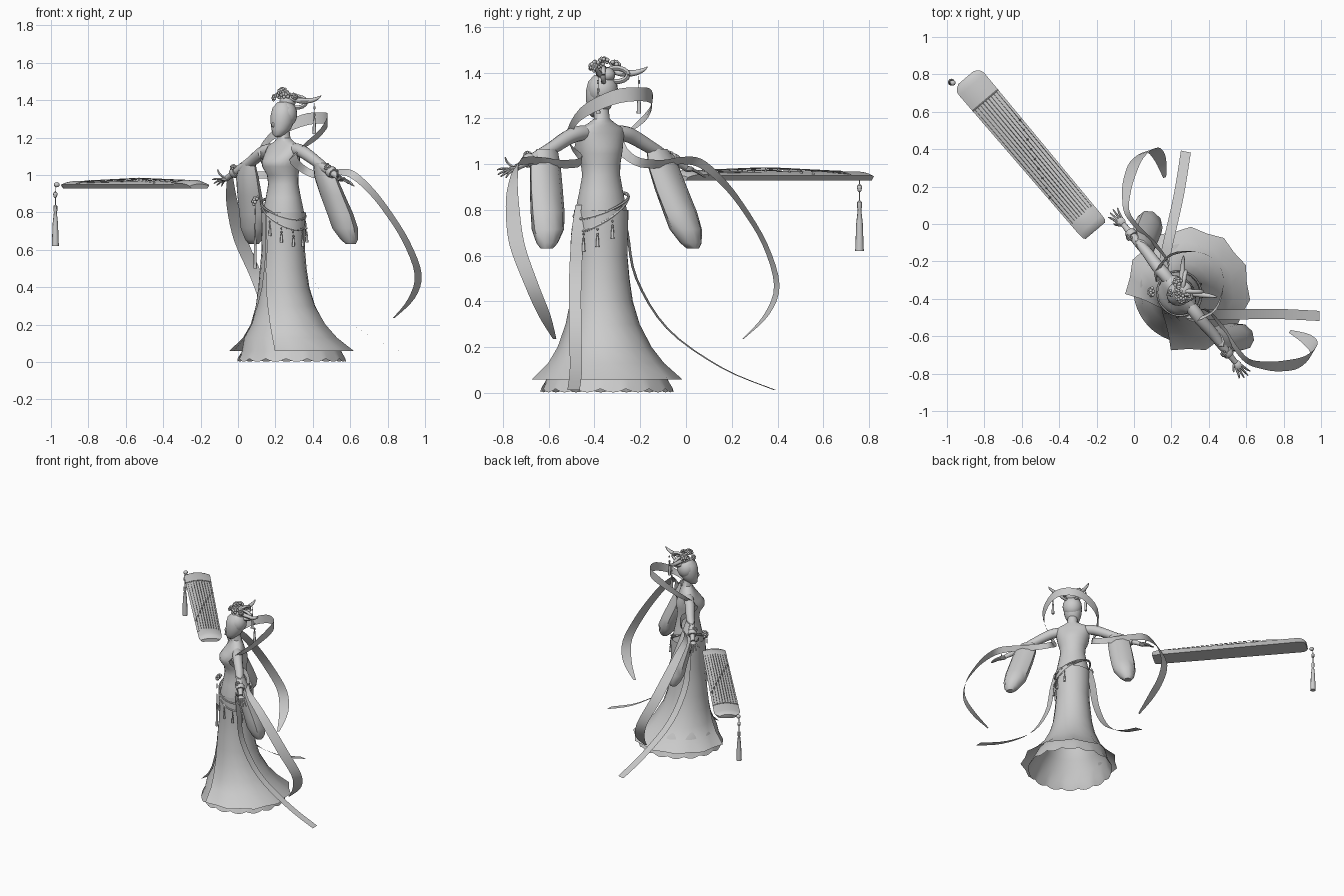
import bpy, bmesh, math
from mathutils import Vector, Matrix

if "Cube" in bpy.data.objects:
    bpy.data.objects.remove(bpy.data.objects["Cube"])

# figure frame: the lady faces local -y, then everything is turned into place
PLACE = Matrix.Translation((0.2424, -0.3707, 0)) @ Matrix.Rotation(math.radians(-50.9), 4, 'Z')
# the zither is turned slightly about its near end
X0, YC, ZB = -.555, -.137, .928
PIVOT = Matrix.Translation((X0, YC, 0))
ZITHER = PLACE @ PIVOT @ Matrix.Rotation(math.radians(1.1), 4, 'Z') @ PIVOT.inverted()
grey = bpy.data.materials.new("plain_grey")
grey.diffuse_color = (0.6, 0.6, 0.6, 1)
grey.use_nodes = True
grey.node_tree.nodes["Principled BSDF"].inputs["Base Color"].default_value = grey.diffuse_color
PI2 = 2 * math.pi


def finish(bm, name, place=PLACE):
    bmesh.ops.recalc_face_normals(bm, faces=bm.faces)
    me = bpy.data.meshes.new(name)
    bm.to_mesh(me)
    bm.free()
    ob = bpy.data.objects.new(name, me)
    me.materials.append(grey)
    bpy.context.collection.objects.link(ob)
    ob.matrix_world = place


def skin(bm, rings, closed=True, caps=True):
    """Bridge consecutive rings of points with quads."""
    vs = [[bm.verts.new(p) for p in r] for r in rings]
    n = len(vs[0])
    for a, b in zip(vs, vs[1:]):
        for i in range(n if closed else n - 1):
            j = (i + 1) % n
            bm.faces.new((a[i], a[j], b[j], b[i]))
    if closed and caps:
        bm.faces.new(vs[0])
        bm.faces.new(vs[-1])


def smooth_path(pts, k=4):
    """Catmull-Rom interpolation of tuples of any length."""
    out = []
    for i in range(len(pts) - 1):
        p0, p1, p2, p3 = (pts[max(0, min(len(pts) - 1, i + d))] for d in (-1, 0, 1, 2))
        for j in range(k):
            t = j / k
            out.append(tuple(0.5 * (2 * b + (c - a) * t + (2 * a - 5 * b + 4 * c - d) * t * t
                       + (3 * b - a - 3 * c + d) * t ** 3) for a, b, c, d in zip(p0, p1, p2, p3)))
    return out + [tuple(pts[-1])]


def ellipse_rings(secs, n=20):
    """secs: cx, cy, z, rx, ry"""
    return [[(cx + rx * math.cos(PI2 * i / n), cy + ry * math.sin(PI2 * i / n), z) for i in range(n)]
            for cx, cy, z, rx, ry in secs]


def tube(bm, pts, n=8, k=3):
    """pts: x, y, z, radius"""
    pts = smooth_path(pts, k) if k > 1 else pts
    rings = []
    for i, p in enumerate(pts):
        t = Vector(pts[min(i + 1, len(pts) - 1)][:3]) - Vector(pts[max(i - 1, 0)][:3])
        side = t.cross(Vector((0, 0, 1)))
        side = side.normalized() if side.length > 0.2 * t.length else t.cross(Vector((0, 1, 0))).normalized()
        up = side.cross(t).normalized()
        rings.append([Vector(p[:3]) + p[3] * (side * math.cos(PI2 * j / n) + up * math.sin(PI2 * j / n))
                      for j in range(n)])
    skin(bm, rings)


def ball(bm, c, r, seg=10):
    m = Matrix.Translation(c) @ Matrix.Diagonal((*r, 1))
    bmesh.ops.create_uvsphere(bm, u_segments=seg, v_segments=max(5, seg // 2), radius=1, matrix=m)


def ribbon(name, pts):
    """pts: x, y, z and half-width vector"""
    bm = bmesh.new()
    skin(bm, [[(x - a, y - b, z - c), (x + a, y + b, z + c)] for x, y, z, a, b, c in smooth_path(pts)], closed=False)
    finish(bm, name)


def flower(bm, c, r, facing=(0, 0, 1)):
    c, q = Vector(c), Vector((0, 0, 1)).rotation_difference(Vector(facing))
    for layer, (rad, lift) in enumerate(((r, 0), (r * 0.6, r * 0.5))):
        for i in range(6):
            a = PI2 * (i + layer / 2) / 6
            ball(bm, c + q @ Vector((rad * math.cos(a), rad * math.sin(a), lift)), (r * .45,) * 3, 8)
    ball(bm, c + q @ Vector((0, 0, r * .6)), (r * .3,) * 3, 6)


def tassel(bm, x, y, top, length, r):
    secs = [(0, .1), (.1, .12), (.12, .5), (.19, .5), (.21, .12), (.32, .12), (.34, .55),
            (.42, .55), (.44, .4), (.62, .75), (1, 1)]
    skin(bm, ellipse_rings([(x, y, top - length * t, r * k, r * k) for t, k in secs], 8))


def mirror_x(p):
    """Flip a point (and the width vector of a ribbon point)."""
    return (-p[0],) + tuple(p[1:3]) + ((-p[3],) + tuple(p[4:]) if len(p) == 6 else tuple(p[3:]))


# torso and neck
bm = bmesh.new()
skin(bm, ellipse_rings([(0, 0, .60, .108, .105), (0, 0, .72, .117, .111), (0, 0, .80, .116, .108),
     (0, 0, .88, .100, .090), (0, 0, .95, .087, .077), (0, -.004, 1.0, .091, .080), (0, -.016, 1.045, .105, .098),
     (0, -.017, 1.075, .112, .097), (0, -.010, 1.105, .117, .080), (0, -.002, 1.135, .122, .062),
     (0, .002, 1.158, .115, .05), (0, .004, 1.178, .07, .04), (0, .004, 1.198, .036, .034), (0, 0, 1.25, .032, .032)], 24))
finish(bm, "torso")

# skirts: inner scalloped one, outer many-sided one open at the front
prof = [(.80, .116, 0), (.70, .115, 0), (.60, .112, 0), (.50, .121, 0), (.40, .133, .004), (.30, .157, .013),
        (.20, .200, .028), (.13, .248, .040), (.058, .326, .048)]
bm = bmesh.new()
N = 96
rings = [[((r - .008) * math.cos(PI2 * i / N), c + (r - .008) * math.sin(PI2 * i / N), z) for i in range(N)]
         for z, r, c in prof[:-1]]
for z, r, amp in ((.06, .265, 0), (.010, .29, .008)):
    rings.append([(.008 + r * math.cos(PI2 * i / N), .05 + r * math.sin(PI2 * i / N),
                   z + amp * (1 - 2 * abs(math.sin(8 * PI2 * i / N)))) for i in range(N)])
skin(bm, rings, caps=False)
finish(bm, "inner_skirt")

bm = bmesh.new()
rings = []
for i, (z, r, c) in enumerate(prof):
    f = i / (len(prof) - 1)
    gap = math.radians(2 + 33 * max(0, (.45 - z) / .39))
    ring = []
    for j in range(19):
        a = -math.pi / 2 + gap + (PI2 - 2 * gap) * j / 18
        rr = (r + .004) * (1 + (-.04 if j % 2 else .02) * f ** 2)
        ring.append((.014 * f ** 4 + rr * math.cos(a), c + rr * math.sin(a), z))
    rings.append(ring)
skin(bm, rings, closed=False)
finish(bm, "outer_skirt")

# hip belts, hanging tassels, waist flower
bm = bmesh.new()
for base, tilt in ((.79, .085), (.815, .055)):
    tube(bm, [(.122 * math.cos(a), .116 * math.sin(a), base - tilt * math.cos(a), .006)
              for a in (PI2 * i / 28 for i in range(29))], 6, 1)
finish(bm, "hip_belts")
bm = bmesh.new()
for deg in (-75, -45, -15, 15, 45, 75):
    a = math.radians(deg)
    tassel(bm, .13 * math.cos(a), .124 * math.sin(a), .785 - .08 * math.cos(a), .09, .008)
tassel(bm, -.085, -.125, .86, .36, .009)
finish(bm, "belt_tassels")
bm = bmesh.new()
flower(bm, (-.10, -.11, .862), .021, (-.5, -.7, .5))
finish(bm, "waist_flower")

# head, hair and ornaments
bm = bmesh.new()
skin(bm, ellipse_rings([(0, -.04, 1.203, .012, .012), (0, -.03, 1.216, .032, .034), (0, -.015, 1.245, .05, .053),
     (0, -.008, 1.28, .061, .063), (0, -.003, 1.32, .064, .066), (0, 0, 1.36, .056, .058), (0, 0, 1.39, .03, .03)]))
ball(bm, (0, -.070, 1.268), (.007, .009, .014), 8)
finish(bm, "head")
bm = bmesh.new()
ball(bm, (0, .012, 1.325), (.067, .064, .073), 20)
ball(bm, (0, .03, 1.39), (.042, .046, .035), 14)
for s in (1, -1):
    ring = [(s * (.035 + .035 * math.cos(a)), .06 + .04 * math.cos(a), 1.39 + .03 * math.sin(a), .011)
            for a in (PI2 * i / 14 for i in range(15))]
    tube(bm, ring, 8, 1)
finish(bm, "hair")
bm = bmesh.new()
for c, r, facing in (((.03, -.01, 1.43), .022, (.5, -.4, .8)), ((-.055, .03, 1.43), .022, (-.7, .1, .7)),
                     ((-.012, .0, 1.448), .02, (-.1, -.5, .8)), ((.055, .03, 1.42), .016, (.8, .2, .5)),
                     ((-.03, -.035, 1.415), .016, (-.4, -.8, .4))):
    flower(bm, c, r, facing)
finish(bm, "hair_flowers")

for s, side in ((1, "left"), (-1, "right")):
    def m(p):
        return p if s == 1 else mirror_x(p)
    # horn shaped hairpin with a dangling drop
    bm = bmesh.new()
    tube(bm, [m(p) for p in ((.01, .0, 1.42, .006), (.055, .06, 1.398, .014), (.10, .105, 1.398, .013),
                             (.13, .133, 1.412, .008), (.142, .145, 1.425, .002))])
    finish(bm, side + "_hairpin")
    bm = bmesh.new()
    tassel(bm, s * .115, .12, 1.385, .165, .010)
    finish(bm, side + "_hair_drop")
    # arm
    bm = bmesh.new()
    tube(bm, [m(p) for p in ((.06, .002, 1.138, .030), (.13, .002, 1.133, .034), (.19, 0, 1.114, .033),
                             (.28, .004, 1.07, .029), (.37, 0, 1.03, .024), (.45, 0, .996, .016), (.475, 0, .985, .015))], 12)
    finish(bm, side + "_arm")
    # hand with spread fingers
    bm = bmesh.new()
    ball(bm, (s * .492, 0, .978), (.027, .024, .013), 10)
    for dy, ex, ez in ((-.03, .555, .975), (-.012, .568, .955), (.006, .572, .945), (.024, .562, .94)):
        tube(bm, [m(p) for p in ((.50, dy * .6, .978, .006), (.535, dy * .9, (ez + .985) / 2, .006), (ex, dy * 1.3, ez, .003))], 6)
    tube(bm, [m(p) for p in ((.48, -.015, .985, .006), (.50, -.033, 1.005, .006), (.51, -.038, 1.03, .003))], 6)
    finish(bm, side + "_hand")
    # hanging bag sleeve
    bm = bmesh.new()
    skin(bm, ellipse_rings([m(p) for p in ((.31, .005, 1.065, .055, .03), (.332, .02, .99, .080, .045),
         (.352, .052, .89, .083, .055), (.373, .088, .79, .083, .062), (.388, .11, .715, .076, .066),
         (.405, .125, .655, .05, .045), (.412, .13, .63, .028, .025))], 9))
    finish(bm, side + "_sleeve")
    # cuff ornament
    bm = bmesh.new()
    tube(bm, [m(p) for p in ((.395, 0, 1.022, .03), (.41, 0, 1.015, .031), (.425, 0, 1.008, .027))], 12)
    flower(bm, (s * .40, -.02, 1.042), .014, (0, -.5, .8))
    finish(bm, side + "_cuff")
    # trailing sash
    ribbon(side + "_sash", [m(p) for p in ((.115, .0, .82, -.018, .015, 0), (.14, .01, .70, -.021, .017, 0),
           (.172, .032, .5, -.021, .017, 0), (.26, .14, .28, -.021, .017, 0),
           (.41, .33, .11, -.021, .017, 0), (.566, .505, .013, -.021, .017, 0))])

# shawl floating behind the head and over both arms
half = [(0, .262, 1.305, 0, 0, .03), (.11, .215, 1.29, 0, 0, .032), (.19, .085, 1.215, .005, .01, .03),
        (.145, -.05, 1.10, .02, .01, .018), (.15, .05, 1.015, 0, .005, .02), (.28, .065, 1.0, 0, .01, .018),
        (.40, .05, 1.015, 0, .012, .016), (.51, .055, 1.005, -.003, .014, .018), (.585, .11, .93, -.008, .022, .014),
        (.645, .178, .82, -.012, .031, .006), (.698, .275, .65, -.014, .036, 0), (.69, .368, .47, -.012, .034, 0),
        (.625, .375, .34, -.010, .030, 0), (.53, .33, .235, -.003, .008, 0)]
ribbon("shawl", [mirror_x(p) for p in half[:0:-1]] + half)


# zither body: flat base, arched top, rounded tail
def arch(t):
    return ZB + .022 + .018 * (1 - t * t)


def half_width(d):
    return .080 + .010 * d


bm = bmesh.new()
rings = []
for d, k, h in ((-.012, .86, .6), (0, .97, .9), (.03, 1, 1.15), (.10, 1, 1.15), (.13, 1, 1), (.5, 1, 1),
                (.93, 1, 1), (1.01, 1, 1), (1.03, .97, .95), (1.045, .85, .85), (1.06, .6, .7)):
    w = half_width(d) * k
    top = [(X0 - d, YC + w * t, ZB + (arch(t) - ZB) * h) for t in (i / 5 - 1 for i in range(11))]
    rings.append([(X0 - d, YC - w * .8, ZB)] + top + [(X0 - d, YC + w * .8, ZB)])
skin(bm, rings)
finish(bm, "zither_body", ZITHER)

# zither strings and their staggered bridges
strings, bridges = bmesh.new(), bmesh.new()
for i in range(9):
    t = -.85 + 1.7 * i / 8
    db = .28 + .42 * i / 8
    row = [(X0 - d, YC + half_width(d) * t, arch(t) + lift, .0014)
           for d, lift in ((.10, .005), (db, .016), (.90, .002))]
    tube(strings, row, 4, 1)
    x, y, z = row[1][:3]
    bmesh.ops.create_cone(bridges, segments=4, radius1=.007, radius2=.002, depth=.018, cap_ends=True,
                          matrix=Matrix.Translation((x, y, z - .008)))
finish(strings, "zither_strings", ZITHER)
finish(bridges, "zither_bridges", ZITHER)
bm = bmesh.new()
for d in (.10, .90):
    w = half_width(d)
    tube(bm, [(X0 - d, YC + w * t, arch(t) + .001, .0035) for t in (i / 4 - 1 for i in range(9))], 6, 1)
finish(bm, "zither_nuts", ZITHER)

# zither tassel
bm = bmesh.new()
ball(bm, (-1.637, YC - .093, .948), (.016, .016, .014), 8)
tassel(bm, -1.645, YC - .097, .945, .325, .019)
ball(bm, (-1.645, YC - .097, .897), (.012, .012, .013), 8)
finish(bm, "zither_tassel")

# smooth shading with crisp edges
for ob in bpy.data.objects:
    ob.select_set(ob.type == 'MESH')
    bpy.context.view_layer.objects.active = ob
bpy.ops.object.shade_smooth_by_angle(angle=math.radians(45))
